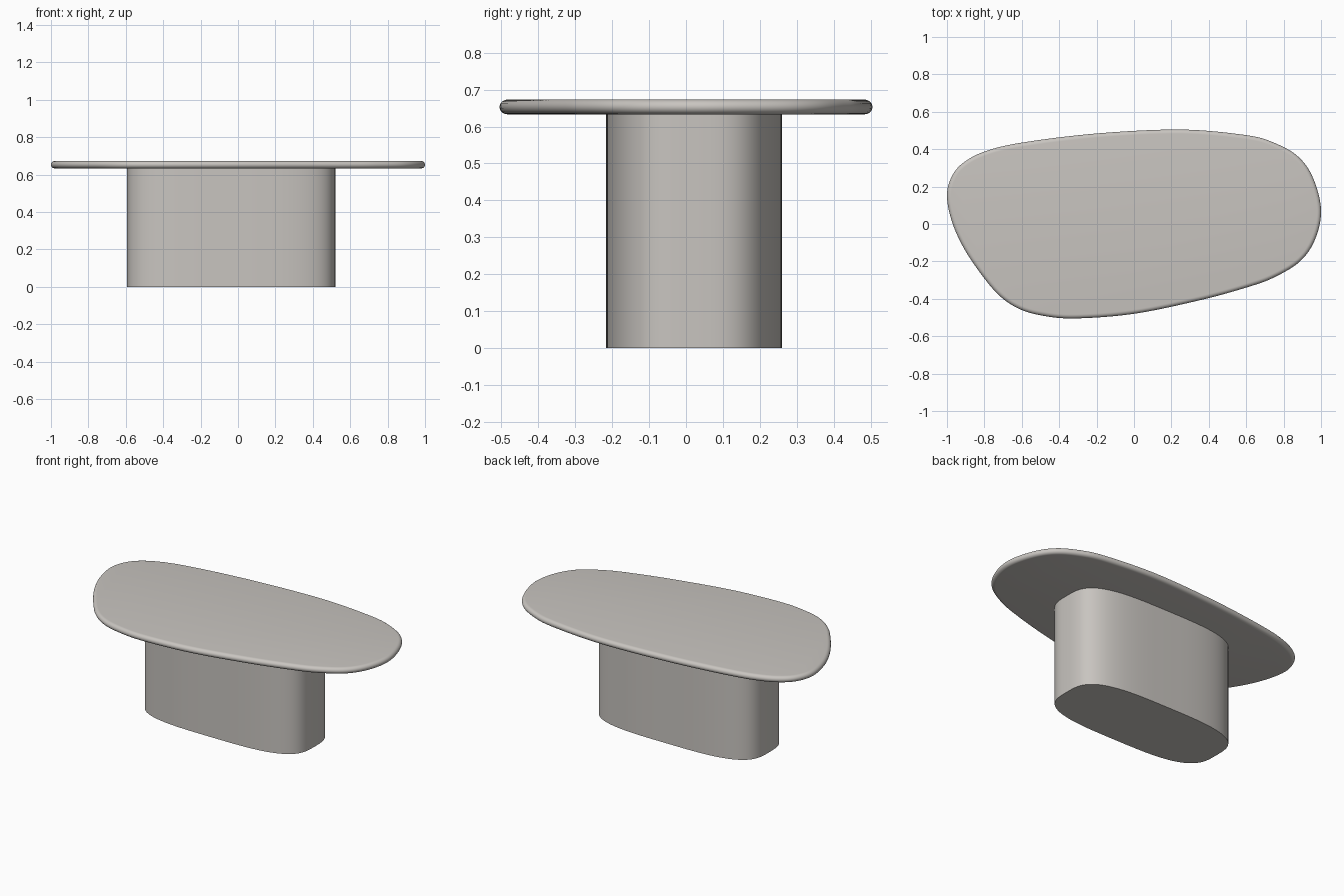
import bpy, bmesh, math
from mathutils import Vector

if "Cube" in bpy.data.objects:
    bpy.data.objects.remove(bpy.data.objects["Cube"])

# one warm grey finish
mat = bpy.data.materials.new("warm grey")
mat.diffuse_color = (0.58, 0.555, 0.525, 1)
mat.use_nodes = True
mat.node_tree.nodes["Principled BSDF"].inputs["Base Color"].default_value = mat.diffuse_color


def catmull(points, steps):
    """Smooth closed curve through the points."""
    out, n = [], len(points)
    for i in range(n):
        p0, p1, p2, p3 = (Vector(points[(i + k) % n]) for k in (-1, 0, 1, 2))
        for s in range(steps):
            t = s / steps
            out.append(0.5 * (2 * p1 + (p2 - p0) * t + (2 * p0 - 5 * p1 + 4 * p2 - p3) * t * t
                              + (3 * p1 - p0 - 3 * p2 + p3) * t ** 3))
    return out


def inset(loop, d):
    """Offset a counter-clockwise loop inward."""
    res, n = [], len(loop)
    for i, p in enumerate(loop):
        t = (loop[(i + 1) % n] - loop[i - 1]).normalized()
        res.append(p + Vector((-t.y, t.x)) * d)
    return res


def loft(name, loop, profile):
    """Stack inset copies of a loop; profile holds (inset, z) from bottom to top."""
    bm = bmesh.new()
    rings = [[bm.verts.new((p.x, p.y, z)) for p in inset(loop, d)] for d, z in profile]
    n = len(loop)
    for a, b in zip(rings, rings[1:]):
        for i in range(n):
            j = (i + 1) % n
            bm.faces.new((a[i], a[j], b[j], b[i]))
    bm.faces.new(rings[0][::-1])
    bm.faces.new(rings[-1])
    me = bpy.data.meshes.new(name)
    bm.to_mesh(me)
    bm.free()
    me.materials.append(mat)
    ob = bpy.data.objects.new(name, me)
    bpy.context.collection.objects.link(ob)
    bpy.ops.object.select_all(action='DESELECT')
    ob.select_set(True)
    bpy.context.view_layer.objects.active = ob
    bpy.ops.object.shade_smooth_by_angle(angle=math.radians(35))
    return ob


# pebble-shaped table top with a rounded rim
outline = [(1.0, 0.08), (0.957, 0.25), (0.877, 0.364), (0.75, 0.437), (0.6, 0.478),
           (0.25, 0.508), (-0.2, 0.487), (-0.6, 0.438), (-0.8, 0.39), (-0.92, 0.325),
           (-0.98, 0.245), (-1.0, 0.145), (-0.97, 0.005), (-0.905, -0.135), (-0.81, -0.275),
           (-0.72, -0.38), (-0.62, -0.448), (-0.5, -0.485), (-0.32, -0.502), (0.0, -0.477),
           (0.35, -0.405), (0.6, -0.337), (0.75, -0.282), (0.89, -0.195), (0.97, -0.075)]
top = catmull(outline, 8)
x0, x1 = min(p.x for p in top), max(p.x for p in top)
y0, y1 = min(p.y for p in top), max(p.y for p in top)
top = [Vector(((p.x - (x0 + x1) / 2) * 2 / (x1 - x0),
               (p.y - (y0 + y1) / 2) * 1.01 / (y1 - y0))) for p in top]
rim = []
for k in range(13):
    a = math.radians(-90 + 15 * k)
    rim.append((0.022 * (1 - math.cos(a)), 0.653 + 0.02 * math.sin(a)))
loft("table_top", top, rim)

# superellipse pedestal
e = 2 / 3.35
base = []
for k in range(160):
    a = 2 * math.pi * k / 160
    c, s = math.cos(a), math.sin(a)
    base.append(Vector((-0.037 + 0.557 * math.copysign(abs(c) ** e, c),
                        0.022 + 0.238 * math.copysign(abs(s) ** e, s))))
loft("pedestal", base, [(0, 0), (0, 0.636)])
